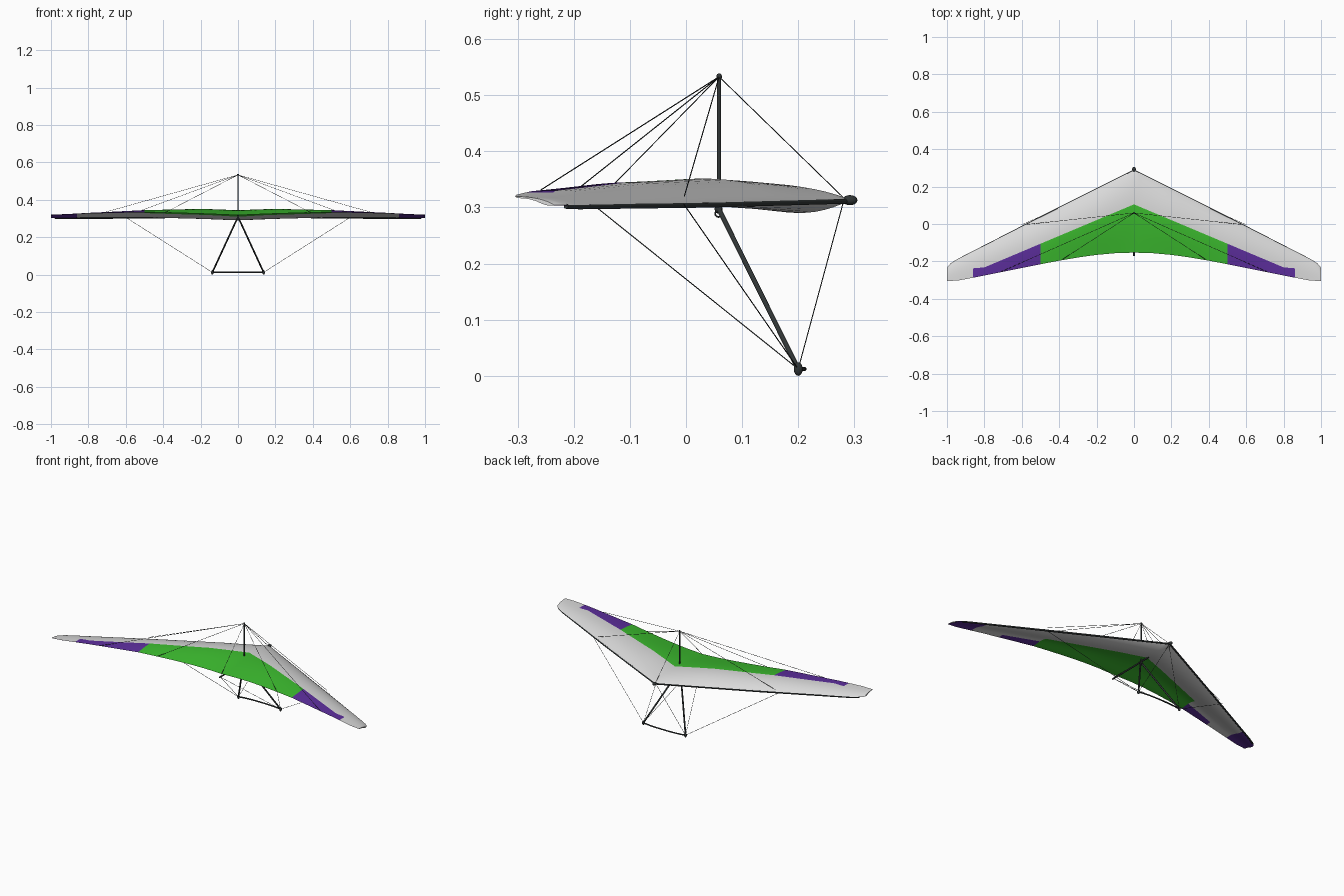
import bpy, bmesh, math
from mathutils import Vector

if "Cube" in bpy.data.objects:
    bpy.data.objects.remove(bpy.data.objects["Cube"])


def material(name, rgb):
    m = bpy.data.materials.new(name)
    m.diffuse_color = (*rgb, 1)
    m.use_nodes = True
    m.node_tree.nodes["Principled BSDF"].inputs["Base Color"].default_value = m.diffuse_color
    return m


GREY = material("pale grey cloth", (0.70, 0.70, 0.70))
GREEN = material("green cloth", (0.045, 0.50, 0.028))
PURPLE = material("purple cloth", (0.11, 0.028, 0.34))
DARK = material("dark tube", (0.03, 0.036, 0.036))


def interp(pts, s):
    for (a, va), (b, vb) in zip(pts, pts[1:]):
        if s <= b:
            return va + (vb - va) * (s - a) / (b - a)
    return pts[-1][1]


# Sail shape, each as (distance from centre, value)
LE_Y = [(0, .29), (.94, -.187), (.975, -.207), (.992, -.222), (1, -.235)]
TE_Y = [(0, -.153), (.1, -.156), (.2, -.165), (.3, -.179), (.4, -.196), (.5, -.215),
        (.86, -.287), (.94, -.302), (1, -.305)]
LE_Z = [(0, .313), (1, .304)]
TE_Z = [(0, .318), (.2, .326), (.5, .335), (.8, .329), (1, .320)]
HUMP = [(0, .029), (.1, .032), (.2, .034), (.5, .024), (.8, .012), (1, .005)]
SAG = [(0, .024), (.15, .018), (.4, .010), (1, .003)]
COLOUR_Y = [(0, .105), (.8, -.232), (.86, -.237), (1, -.262)]  # front edge of the coloured panels


def section(s, u):
    """y, top z and bottom z at span s and chord fraction u"""
    y = interp(LE_Y, s) * (1 - u) + interp(TE_Y, s) * u
    chord = interp(LE_Z, s) * (1 - u) + interp(TE_Z, s) * u
    top = chord + interp(HUMP, s) * math.sin(math.pi * u ** 0.75)
    t = min(max((u - .42) / .4, 0), 1)
    t = t * t * (3 - 2 * t)
    low = chord - interp(SAG, s) * math.sin(math.pi * min(u / .46, 1) ** 0.85)
    bottom = low * (1 - t) + (top - .003) * t
    if u < 1e-6 or u > 1 - 1e-6:
        bottom = top
    return y, top, bottom


def build_sail():
    half = [.025, .05, .1, .15, .2, .25, .3, .35, .4, .45, .5, .55, .6, .65, .7, .75,
            .8, .83, .86, .9, .94, .96, .975, .985, .992, 1]
    span = [-s for s in reversed(half)] + [0] + half
    n = 10
    bm = bmesh.new()
    top, bot = [], []
    for x in span:
        s = abs(x)
        le, te = interp(LE_Y, s), interp(TE_Y, s)
        uc = (le - interp(COLOUR_Y, s)) / (le - te)
        us = [uc * (i / n) ** 1.6 for i in range(n)] + [uc + (1 - uc) * i / n for i in range(n + 1)]
        rt, rb = [], []
        for u in us:
            y, zt, zb = section(s, u)
            rt.append(bm.verts.new((x, y, zt)))
            rb.append(rt[-1] if u in (us[0], us[-1]) else bm.verts.new((x, y, zb)))
        top.append(rt)
        bot.append(rb)
    for i in range(len(span) - 1):
        s = abs(span[i] + span[i + 1]) / 2
        for j in range(2 * n):
            f = bm.faces.new((top[i][j], top[i][j + 1], top[i + 1][j + 1], top[i + 1][j]))
            f.material_index = 0 if j < n or s > .86 else (1 if s < .5 else 2)
            f = bm.faces.new((bot[i][j], bot[i + 1][j], bot[i + 1][j + 1], bot[i][j + 1]))
            if s > .86 or (.5 < s < .72 and j >= n + 5):
                f.material_index = 2
            elif s < .5 and j >= n:
                f.material_index = 1
    # close the two wing tips
    for k in (0, -1):
        bm.faces.new(top[k] + bot[k][-2:0:-1])
    bmesh.ops.recalc_face_normals(bm, faces=bm.faces)
    me = bpy.data.meshes.new("sail")
    bm.to_mesh(me)
    bm.free()
    ob = bpy.data.objects.new("sail", me)
    bpy.context.collection.objects.link(ob)
    for m in (GREY, GREEN, PURPLE):
        me.materials.append(m)
    smooth(ob)


def smooth(ob):
    bpy.ops.object.select_all(action='DESELECT')
    ob.select_set(True)
    bpy.context.view_layer.objects.active = ob
    bpy.ops.object.shade_smooth_by_angle(angle=math.radians(40))


def tube(name, pts, r, res=3):
    """round tube through points, turned into a mesh"""
    cu = bpy.data.curves.new(name, 'CURVE')
    cu.dimensions = '3D'
    cu.bevel_depth = r
    cu.bevel_resolution = res
    cu.use_fill_caps = True
    sp = cu.splines.new('POLY')
    sp.points.add(len(pts) - 1)
    for p, q in zip(sp.points, pts):
        p.co = (*q, 1)
    ob = bpy.data.objects.new(name, cu)
    bpy.context.collection.objects.link(ob)
    bpy.ops.object.select_all(action='DESELECT')
    ob.select_set(True)
    bpy.context.view_layer.objects.active = ob
    bpy.ops.object.convert(target='MESH')
    ob = bpy.context.object
    ob.data.materials.clear()
    ob.data.materials.append(DARK)
    smooth(ob)


def blob(name, loc, size):
    bpy.ops.mesh.primitive_uv_sphere_add(segments=16, ring_count=10, radius=1, location=loc)
    ob = bpy.context.object
    ob.name = name
    ob.scale = size
    ob.data.materials.append(DARK)
    smooth(ob)


build_sail()

# Frame on the centre line
TOP = (0, .059, .533)
tube("keel", [(0, .29, .311), (0, .06, .306), (0, -.172, .304)], .0045)
tube("kingpost", [(0, .059, .30), TOP], .004)
blob("kingpost_cap", TOP, (.005, .005, .006))
blob("nose_cap", (0, .292, .313), (.010, .0135, .009))
blob("apex_bracket", (0, .058, .297), (.009, .007, .008))
bpy.ops.mesh.primitive_torus_add(major_radius=.006, minor_radius=.0015, major_segments=16,
                                 minor_segments=6, location=(0, .058, .289), rotation=(0, math.pi / 2, 0))
bpy.context.object.name = "hang_loop"
bpy.context.object.data.materials.append(DARK)

# Control bar, bowed towards the nose
tube("base_bar", [(x, .2 + .011 * (1 - (abs(x) / .137) ** 3), .012)
                  for x in [.137 * i / 8 for i in range(-8, 9)]], .0038)

# Paired parts: edge tubes, uprights and wires
for side, m in (("left", -1), ("right", 1)):
    corner = (m * .137, .2, .012)
    tube(side + "_leading_edge_tube", [(0, .287, .311), (m * .5, .036, .304),
                                       (m * .94, -.190, .301), (m * .978, -.214, .302)], .0045)
    tube(side + "_upright", [(m * .006, .059, .296), corner], .0045)
    blob(side + "_corner_bracket", corner, (.007, .008, .012))
    low = {"nose": (0, .28, .308), "side": (m * .6, -.004, .306), "rear": (0, -.163, .303)}
    for k, p in low.items():
        tube(f"{side}_lower_{k}_wire", [corner, p], .001, 1)
    high = {"side": (m * .58, -.003, .320), "inner": (m * .39, -.194, .332),
            "outer": (m * .72, -.259, .331)}
    for k, p in high.items():
        tube(f"{side}_upper_{k}_wire", [TOP, p], .001, 1)
tube("upper_nose_wire", [TOP, (0, .28, .318)], .001, 1)
tube("upper_rear_wire", [TOP, (0, -.163, .306)], .001, 1)
